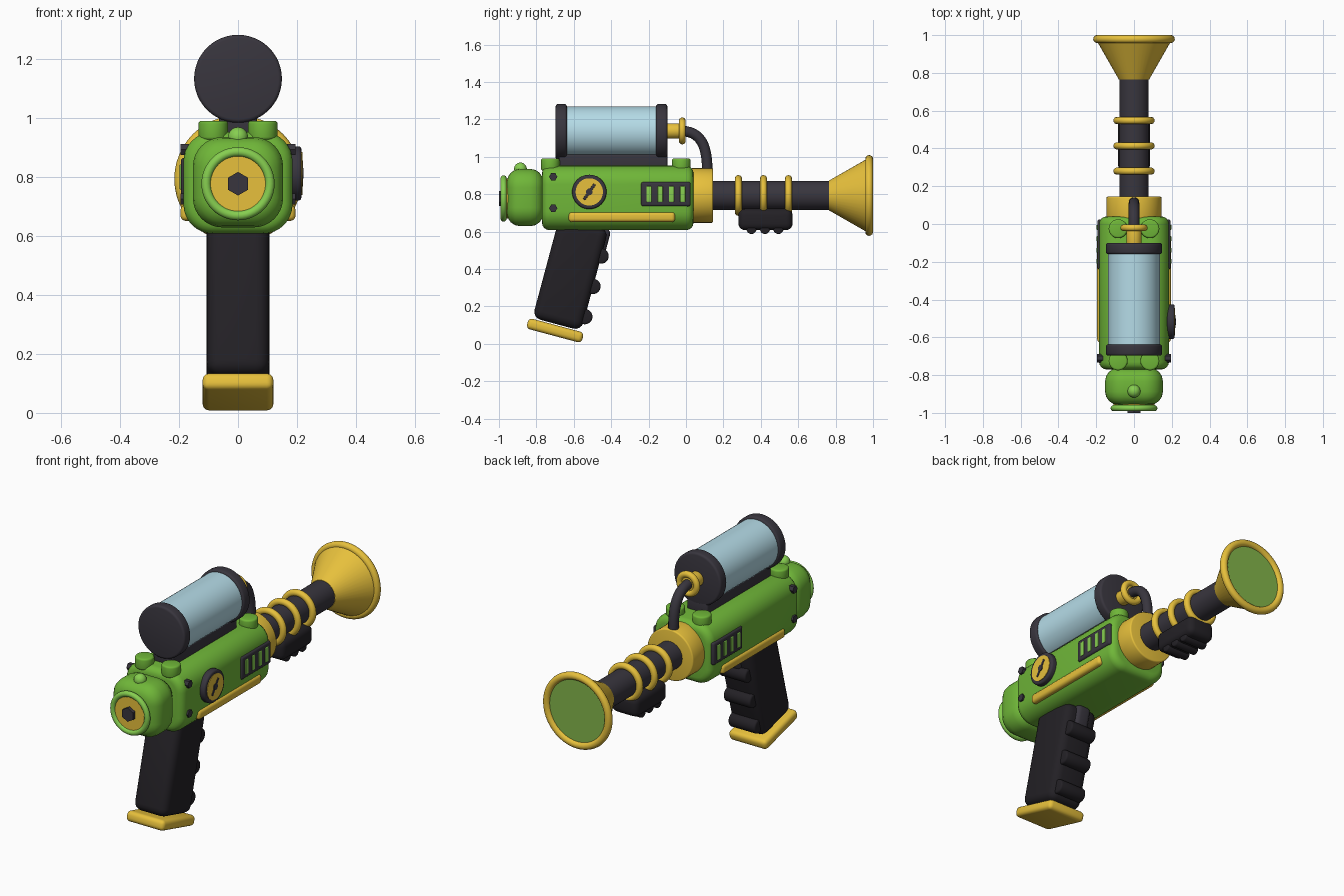
import bpy, bmesh
from math import radians, pi
from mathutils import Matrix, Vector

if "Cube" in bpy.data.objects:
    bpy.data.objects.remove(bpy.data.objects["Cube"])


def mat(name, r, g, b):
    m = bpy.data.materials.new(name)
    m.diffuse_color = (r, g, b, 1)
    m.use_nodes = True
    m.node_tree.nodes["Principled BSDF"].inputs["Base Color"].default_value = m.diffuse_color
    return m


GREEN = mat("green", 0.16, 0.47, 0.04)
LIME = mat("lime", 0.24, 0.62, 0.08)
LENS = mat("lens_green", 0.23, 0.47, 0.07)
YELLOW = mat("yellow", 0.80, 0.53, 0.045)
DARK = mat("dark", 0.04, 0.036, 0.048)
BLACK = mat("grip_black", 0.017, 0.015, 0.019)
GLASS = mat("glass_blue", 0.46, 0.71, 0.80)

AXIS = {'X': Matrix.Rotation(pi / 2, 4, 'Y'),
        'Y': Matrix.Rotation(-pi / 2, 4, 'X'),
        'Z': Matrix.Identity(4)}
TILT = Matrix.Rotation(radians(-15), 4, 'X')
ZB = 0.793  # barrel axis height


def finish(name, bm, loc, material, rot=None):
    bmesh.ops.recalc_face_normals(bm, faces=bm.faces)
    me = bpy.data.meshes.new(name)
    bm.to_mesh(me)
    bm.free()
    me.materials.append(material)
    ob = bpy.data.objects.new(name, me)
    ob.matrix_world = Matrix.Translation(loc) @ (rot or Matrix.Identity(4))
    bpy.context.collection.objects.link(ob)
    return ob


def bevel(bm, edges, width, seg=4):
    bmesh.ops.bevel(bm, geom=edges, offset=width, segments=seg, profile=0.5,
                    affect='EDGES', clamp_overlap=True)


def box(name, loc, size, width, material, rot=None, long_bevel=0):
    """Rounded box; long_bevel first rounds the edges along y more strongly."""
    bm = bmesh.new()
    bmesh.ops.create_cube(bm, size=1)
    bmesh.ops.scale(bm, vec=size, verts=bm.verts)
    edges = bm.edges[:]
    if long_bevel:
        bevel(bm, [e for e in edges if abs((e.verts[0].co - e.verts[1].co).y) > 1e-4],
              long_bevel, 8)
        edges = [e for e in bm.edges if e.verts[0].co.y * e.verts[1].co.y > 0
                 and any(len(f.verts) > 4 for f in e.link_faces)]
    bevel(bm, edges, width)
    return finish(name, bm, loc, material, rot)


def cyl(name, loc, r, depth, axis, material, width=0.0, n=48, r2=None):
    bm = bmesh.new()
    bmesh.ops.create_cone(bm, cap_ends=True, segments=n, radius1=r,
                          radius2=r if r2 is None else r2, depth=depth)
    if width:
        bevel(bm, [e for e in bm.edges
                   if abs(e.verts[0].co.z - e.verts[1].co.z) < 1e-5], width, 3)
    return finish(name, bm, loc, material, AXIS[axis])


def ring(name, y, z, major, minor, material):
    bpy.ops.mesh.primitive_torus_add(location=(0, y, z), rotation=(pi / 2, 0, 0),
                                     major_radius=major, minor_radius=minor,
                                     major_segments=48, minor_segments=14)
    ob = bpy.context.object
    ob.name = name
    ob.data.materials.append(material)


def ball(name, loc, r, material):
    bm = bmesh.new()
    bmesh.ops.create_uvsphere(bm, u_segments=24, v_segments=14, radius=r)
    finish(name, bm, loc, material)


# Main body and rear bulb
box("body", (0, -0.365, 0.78), (0.37, 0.81, 0.345), 0.04, GREEN, long_bevel=0.1)
box("rear_bulb", (0, -0.86, 0.782), (0.306, 0.195, 0.306), 0.07, GREEN, long_bevel=0.1)
cyl("rear_disc", (0, -0.955, 0.777), 0.108, 0.05, 'Y', YELLOW)
ring("rear_ring", -0.975, 0.777, 0.108, 0.016, LIME)
cyl("rear_bolt", (0, -0.985, 0.777), 0.04, 0.03, 'Y', DARK, n=6)
ball("rear_button", (0, -0.885, 0.935), 0.034, LIME)

# Side details on both sides
for s, side in ((-1, "left"), (1, "right")):
    for y, end in ((-0.725, "rear"), (-0.025, "fore")):
        cyl(f"top_knob_{end}_{side}", (s * 0.084, y, 0.958), 0.05, 0.065, 'Z', GREEN, 0.01, 32)
    for i, z in enumerate((0.893, 0.725)):
        cyl(f"side_bolt_{i}_{side}", (s * 0.172, -0.71, z), 0.022, 0.046, 'X', DARK, n=6)
    box(f"trim_strip_{side}", (s * 0.17, -0.343, 0.678), (0.05, 0.57, 0.054), 0.018, YELLOW)
    box(f"vent_panel_{side}", (s * 0.178, -0.108, 0.8), (0.032, 0.265, 0.13), 0.012, DARK)
    for i in range(4):
        box(f"vent_slot_{i}_{side}", (s * 0.192, -0.198 + i * 0.06, 0.8),
            (0.012, 0.028, 0.085), 0.004, LIME)

# Dial gauge on the right side
cyl("dial_rim", (0.195, -0.517, 0.812), 0.092, 0.04, 'X', DARK, 0.01)
cyl("dial_face", (0.198, -0.517, 0.812), 0.073, 0.04, 'X', YELLOW)
cyl("dial_hub", (0.213, -0.517, 0.812), 0.018, 0.018, 'X', DARK, n=24)
box("dial_needle", (0.217, -0.517, 0.812), (0.008, 0.015, 0.1), 0.002, DARK,
    Matrix.Rotation(radians(-35), 4, 'X'))

# Collar, barrel, rings and horn
cyl("collar", (0, 0.085, ZB), 0.146, 0.12, 'Y', YELLOW, 0.008)
cyl("barrel", (0, 0.45, ZB), 0.078, 0.68, 'Y', DARK)
for i in range(3):
    ring(f"barrel_ring_{i}", 0.28 + i * 0.134, ZB, 0.09, 0.019, YELLOW)
cyl("horn", (0, 0.87, ZB), 0.08, 0.21, 'Y', YELLOW, r2=0.2)
ring("horn_rim", 0.979, ZB, 0.195, 0.021, YELLOW)
cyl("horn_lens", (0, 0.976, ZB), 0.188, 0.016, 'Y', LENS)

# Foregrip under the barrel
box("foregrip", (0, 0.425, 0.665), (0.17, 0.29, 0.115), 0.035, BLACK)
for i in range(3):
    cyl(f"foregrip_ridge_{i}", (0, 0.35 + i * 0.072, 0.614), 0.027, 0.15, 'X', BLACK, 0.008, 24)

# Tank with end caps and saddle
cyl("tank_glass", (0, -0.395, 1.133), 0.137, 0.5, 'Y', GLASS)
for y, end in ((-0.667, "rear"), (-0.13, "fore")):
    cyl(f"tank_cap_{end}", (0, y, 1.133), 0.149, 0.06, 'Y', DARK, 0.012)
box("tank_saddle", (0, -0.39, 0.975), (0.13, 0.58, 0.08), 0.012, DARK)

# Nozzle and hose from tank to collar
cyl("nozzle", (0, -0.06, 1.138), 0.041, 0.09, 'Y', YELLOW, 0.005, 32)
ring("nozzle_ring", -0.02, 1.138, 0.054, 0.018, YELLOW)
cu = bpy.data.curves.new("hose", 'CURVE')
cu.dimensions = '3D'
cu.bevel_depth = 0.028
cu.bevel_resolution = 4
cu.use_fill_caps = True
sp = cu.splines.new('BEZIER')
sp.bezier_points.add(1)
for p, co, a, b in zip(sp.bezier_points,
                       ((0, -0.03, 1.138), (0, 0.114, 0.92)),
                       ((0, -0.1, 1.138), (0, 0.114, 1.06)),
                       ((0, 0.08, 1.138), (0, 0.114, 0.85))):
    p.co, p.handle_left, p.handle_right = co, a, b
cu.materials.append(DARK)
hose = bpy.data.objects.new("hose", cu)
bpy.context.collection.objects.link(hose)
bpy.ops.object.select_all(action='DESELECT')
hose.select_set(True)
bpy.context.view_layer.objects.active = hose
bpy.ops.object.convert(target='MESH')

# Slanted handle with finger ridges, trigger and base plate
box("handle", (0, -0.618, 0.375), (0.212, 0.27, 0.56), 0.045, BLACK, TILT)
for i in range(3):
    cyl(f"handle_ridge_{i}", (0, -0.541 + i * 0.0435, 0.145 + i * 0.162), 0.041, 0.17,
        'X', BLACK, 0.01, 28)
box("trigger", (0, -0.455, 0.555), (0.09, 0.08, 0.13), 0.025, DARK, TILT)
box("base_plate", (0, -0.70, 0.071), (0.24, 0.306, 0.058), 0.022, YELLOW, TILT)

# Smooth shading with sharp edges kept
bpy.ops.object.select_all(action='SELECT')
bpy.context.view_layer.objects.active = bpy.data.objects["body"]
bpy.ops.object.shade_smooth_by_angle(angle=radians(32))
